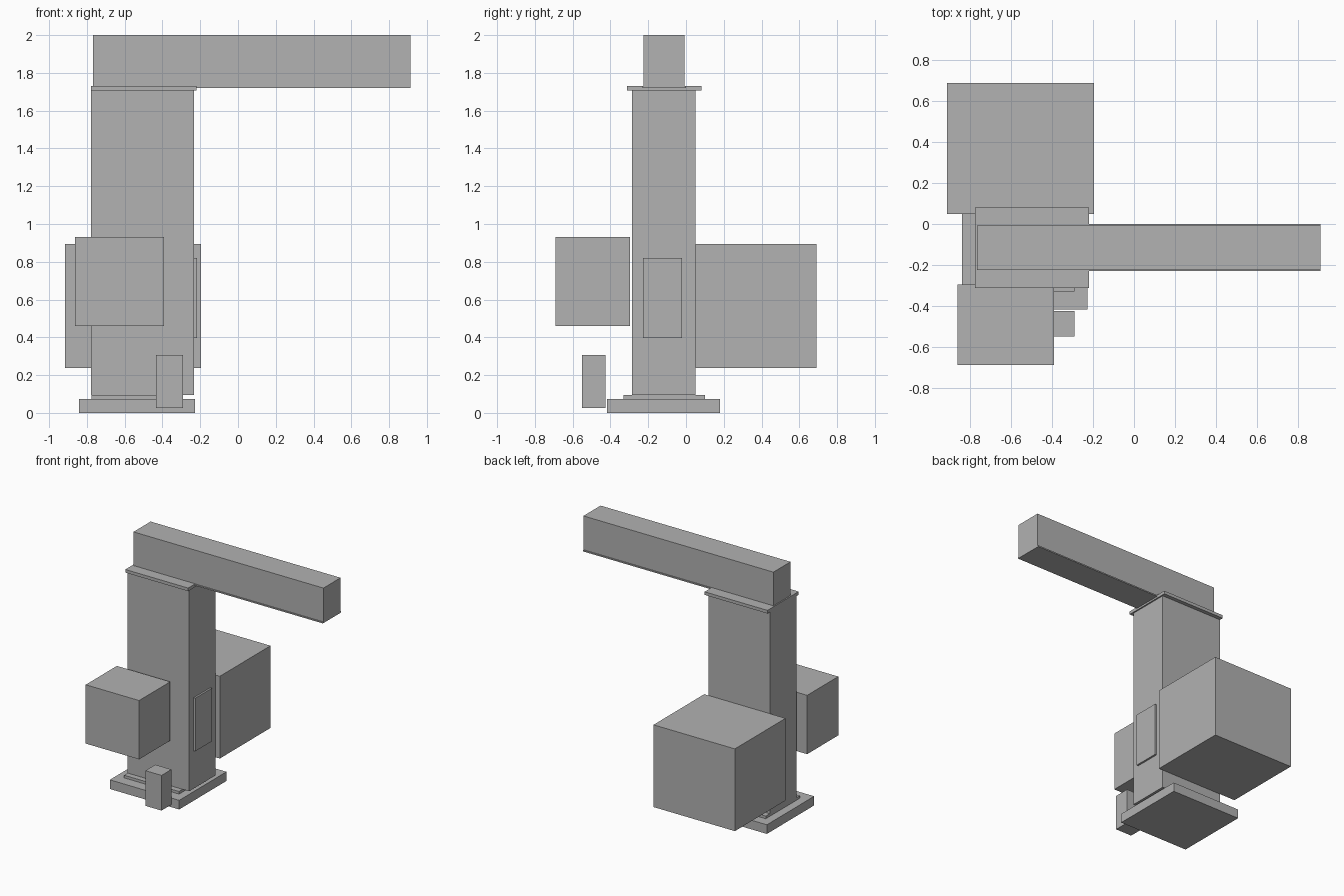
import bpy
import bmesh

if "Cube" in bpy.data.objects:
    bpy.data.objects.remove(bpy.data.objects["Cube"])

grey = bpy.data.materials.new("plain grey")
grey.diffuse_color = (0.445, 0.445, 0.445, 1)
grey.use_nodes = True
grey.node_tree.nodes["Principled BSDF"].inputs["Base Color"].default_value = grey.diffuse_color


def box(name, x, y, z):
    """Box spanning the given (min, max) range on each axis."""
    bm = bmesh.new()
    bmesh.ops.create_cube(bm, size=1)
    spans = (x, y, z)
    bmesh.ops.scale(bm, vec=[b - a for a, b in spans], verts=bm.verts)
    bmesh.ops.translate(bm, vec=[(a + b) / 2 for a, b in spans], verts=bm.verts)
    mesh = bpy.data.meshes.new(name)
    bm.to_mesh(mesh)
    bm.free()
    mesh.materials.append(grey)
    obj = bpy.data.objects.new(name, mesh)
    bpy.context.collection.objects.link(obj)
    return obj


# Foot: slab with a thin flange under the column
box("base_slab", (-0.841, -0.228), (-0.417, 0.18), (0, 0.073))
box("base_flange", (-0.775, -0.29), (-0.33, 0.10), (0.073, 0.094))

# Column with its access panel and cap plate
box("column", (-0.777, -0.232), (-0.285, 0.05), (0.094, 1.706))
box("side_panel", (-0.232, -0.217), (-0.228, -0.02), (0.396, 0.82))
box("cap_plate", (-0.777, -0.221), (-0.313, 0.081), (1.706, 1.731))

# Cantilever beam with a thin plate along its underside
box("beam", (-0.767, 0.912), (-0.224, -0.008), (1.73, 2.0))
box("beam_under_plate", (-0.767, 0.912), (-0.231, 0.0), (1.72, 1.73))

# Cabinets either side of the column, and the small post in front
box("rear_cabinet", (-0.915, -0.196), (0.05, 0.69), (0.237, 0.894))
box("front_cabinet", (-0.863, -0.391), (-0.69, -0.297), (0.461, 0.931))
box("front_post", (-0.434, -0.291), (-0.55, -0.425), (0.025, 0.306))
